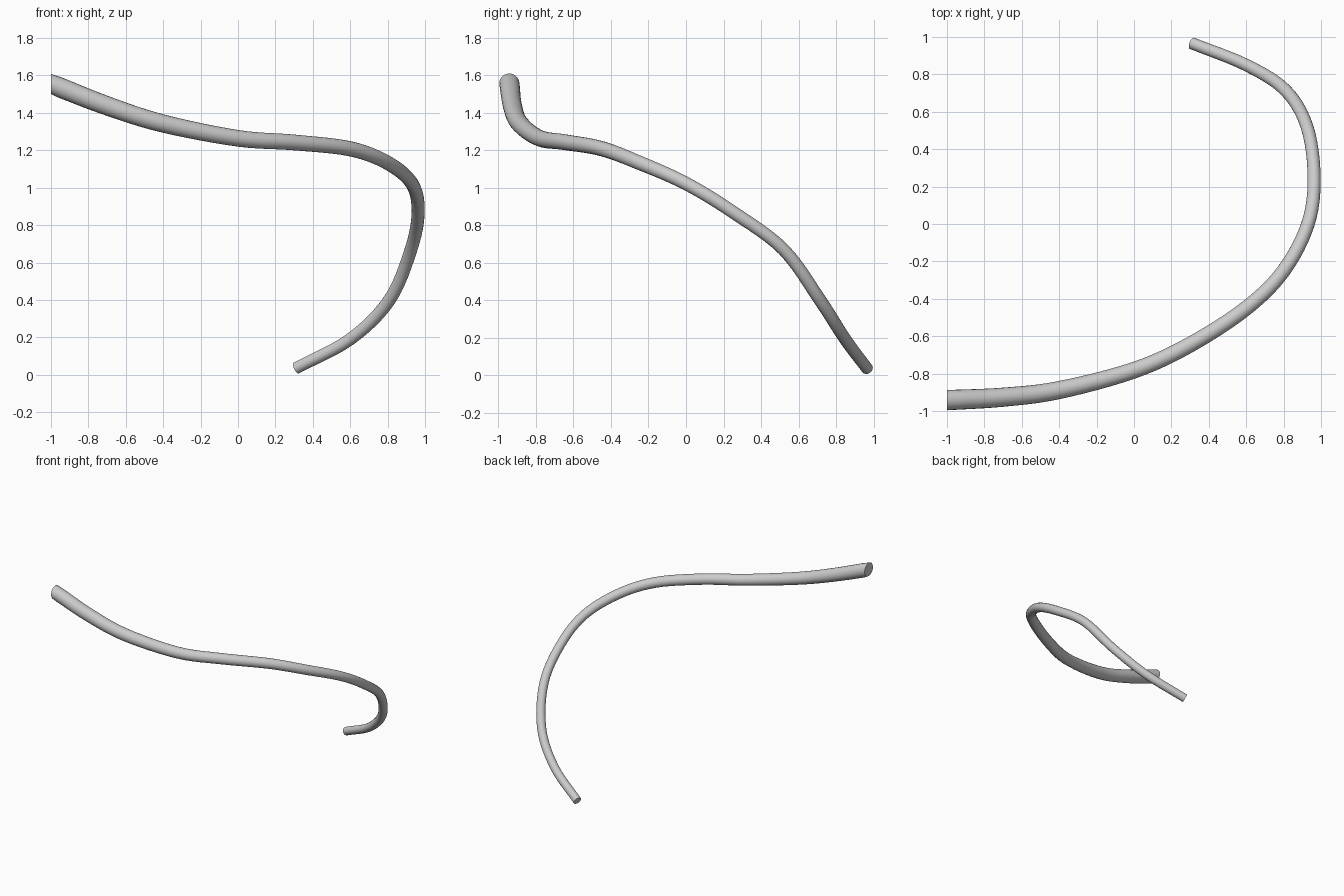
import bpy, bmesh, math
from mathutils import Vector

if "Cube" in bpy.data.objects:
    bpy.data.objects.remove(bpy.data.objects["Cube"])

# Centreline control points: x, y, z, radius
PATH = [
    (-1.0, -0.942, 1.555, 0.054),
    (-0.7, -0.926, 1.438, 0.051),
    (-0.4, -0.888, 1.343, 0.048),
    (0.0, -0.782, 1.264, 0.044),
    (0.3, -0.645, 1.242, 0.042),
    (0.6, -0.45, 1.208, 0.040),
    (0.8, -0.25, 1.133, 0.038),
    (0.93, 0.0, 1.022, 0.036),
    (0.963, 0.25, 0.87, 0.035),
    (0.925, 0.52, 0.67, 0.034),
    (0.81, 0.715, 0.40, 0.034),
    (0.6, 0.85, 0.19, 0.033),
    (0.31, 0.966, 0.035, 0.032),
]
SIDES, STEPS = 20, 6


def spline(points):
    """Smooth curve through the control points."""
    pts = [Vector(p) for p in points]
    pts = [2 * pts[0] - pts[1]] + pts + [2 * pts[-1] - pts[-2]]
    out = []
    for a, b, c, d in zip(pts, pts[1:], pts[2:], pts[3:]):
        for i in range(STEPS):
            t = i / STEPS
            out.append(0.5 * (2 * b + (c - a) * t + (2 * a - 5 * b + 4 * c - d) * t * t
                              + (3 * b - a - 3 * c + d) * t ** 3))
    return out + [pts[-2]]


def tapered_tube(name, points):
    samples = spline(points)
    centres = [s.to_3d() for s in samples]
    bm = bmesh.new()
    rings = []
    last = len(centres) - 1
    side = Vector((0, 1, 0))
    for i, (c, s) in enumerate(zip(centres, samples)):
        tangent = (centres[min(i + 1, last)] - centres[max(i - 1, 0)]).normalized()
        if i == 0:
            tangent = Vector((1, 0, 0))  # upper end is cut vertically
        side = (side - tangent * side.dot(tangent)).normalized()
        up = tangent.cross(side)
        rings.append([bm.verts.new(c + s[3] * (side * math.cos(a) + up * math.sin(a)))
                      for a in (2 * math.pi * k / SIDES for k in range(SIDES))])
    # Tube wall
    for r0, r1 in zip(rings, rings[1:]):
        for k in range(SIDES):
            n = (k + 1) % SIDES
            bm.faces.new((r0[k], r0[n], r1[n], r1[k]))
    # End caps
    bm.faces.new(rings[0])
    bm.faces.new(rings[-1])
    bmesh.ops.recalc_face_normals(bm, faces=bm.faces)
    mesh = bpy.data.meshes.new(name)
    bm.to_mesh(mesh)
    bm.free()
    obj = bpy.data.objects.new(name, mesh)
    bpy.context.collection.objects.link(obj)
    bpy.context.view_layer.objects.active = obj
    obj.select_set(True)
    bpy.ops.object.shade_smooth_by_angle(angle=math.radians(40))
    return obj


# Curved tapering tube
tapered_tube("curved_tube", PATH)
